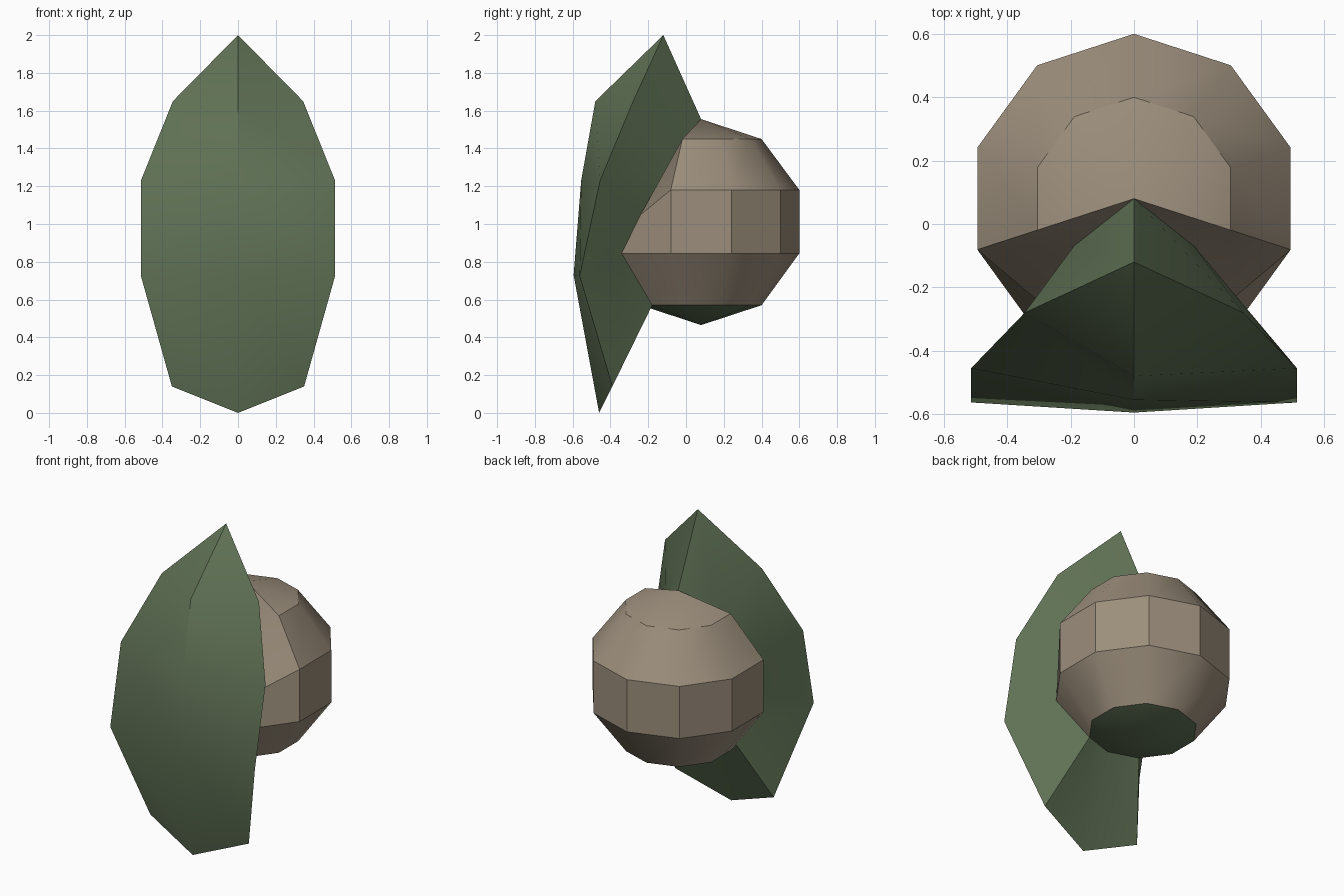
import bpy, bmesh, math
from mathutils import Vector

if "Cube" in bpy.data.objects:
    bpy.data.objects.remove(bpy.data.objects["Cube"])


def material(name, color):
    m = bpy.data.materials.new(name)
    m.diffuse_color = (*color, 1)
    m.use_nodes = True
    m.node_tree.nodes["Principled BSDF"].inputs["Base Color"].default_value = m.diffuse_color
    return m


brown = material("nut_brown", (0.33, 0.27, 0.20))
green = material("leaf_green", (0.115, 0.165, 0.09))


def build(name, faces, mats):
    """Make an object from right-half faces (points, material index), mirrored in x."""
    bm = bmesh.new()
    lookup = {}

    def vert(p):
        key = tuple(round(c, 4) + 0.0 for c in p)
        if key not in lookup:
            lookup[key] = bm.verts.new(key)
        return lookup[key]

    for side in (1, -1):
        for points, mat in faces:
            verts = [vert((p[0] * side, p[1], p[2])) for p in points]
            verts = list(dict.fromkeys(verts))      # drop collapsed corners
            if len(verts) < 3:
                continue
            f = bm.faces.new(verts if side == 1 else verts[::-1])
            f.material_index = mat
    mesh = bpy.data.meshes.new(name)
    bm.to_mesh(mesh)
    bm.free()
    for m in mats:
        mesh.materials.append(m)
    ob = bpy.data.objects.new(name, mesh)
    bpy.context.collection.objects.link(ob)
    bpy.ops.object.select_all(action='DESELECT')
    ob.select_set(True)
    bpy.context.view_layer.objects.active = ob
    bpy.ops.object.shade_smooth_by_angle(angle=math.radians(30))
    return ob


def ring_point(radius, z, degrees):
    a = math.radians(degrees)
    return Vector((radius * math.cos(a), 0.08 + radius * math.sin(a), z))


# Ten-sided round body, open at the front where the leaf joins
top, bottom = Vector((0, 0.08, 1.555)), Vector((0, 0.08, 0.465))
rings = [[ring_point(r, z, d) for d in (-54, -18, 18, 54, 90)]
         for r, z in ((0.32, 0.57), (0.52, 0.845), (0.52, 1.18), (0.32, 1.45))]
rings[2][0] = Vector((0.306, -0.24, 1.05))      # front corners pressed in
rings[3][0] = Vector((0.19, -0.07, 1.31))
low_front = ring_point(0.32, 0.57, -90)

body = []
for i in range(4):
    for low, high in zip(rings, rings[1:]):
        body.append(((low[i], low[i + 1], high[i + 1], high[i]), 0))
    body.append(((rings[3][i], rings[3][i + 1], top), 0))
# Green underside cap
base = [low_front] + rings[0]
for a, b in zip(base, base[1:]):
    body.append(((b, a, bottom), 1))
build("round_body", body, [brown, green])

# Folded leaf: rim, front ridge and the seam against the body, top to bottom
rim = [(0, -0.12, 2.0), (0.345, -0.28, 1.65), (0.514, -0.455, 1.23),
       (0.514, -0.563, 0.725), (0.35, -0.39, 0.14), (0, -0.46, 0)]
ridge = [rim[0], (0, -0.48, 1.65), (0, -0.555, 1.23), (0, -0.595, 0.73), rim[5], rim[5]]
seam = [top, rings[3][0], rings[2][0], rings[1][0], rings[0][0], low_front]
leaf = []
for k in range(5):
    leaf.append(((ridge[k], ridge[k + 1], rim[k + 1], rim[k]), 0))   # front
    leaf.append(((seam[k], rim[k], rim[k + 1], seam[k + 1]), 0))     # back
build("leaf", leaf, [green])
